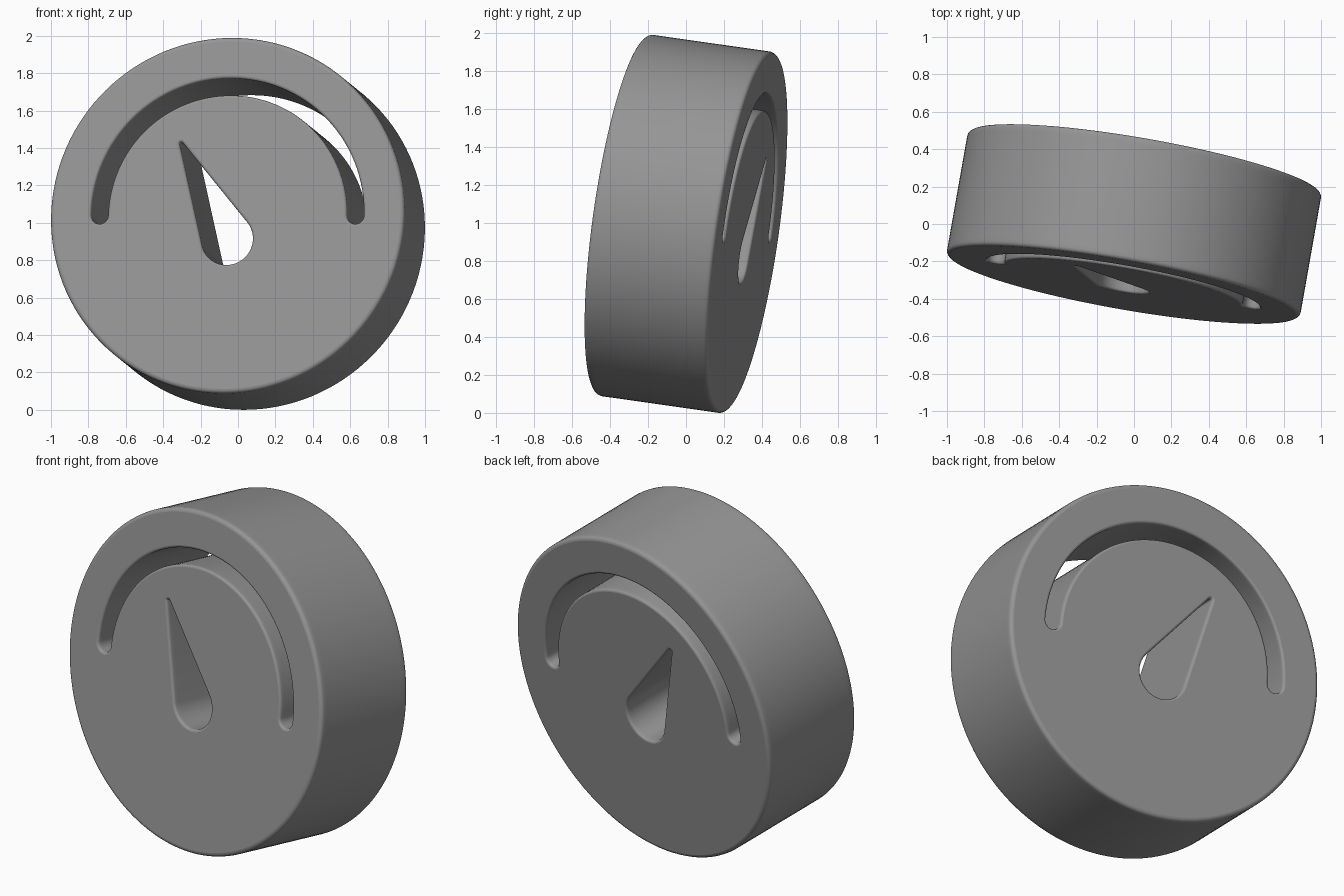
import bpy, bmesh
from math import pi, sin, cos, acos, atan2, hypot, radians
from mathutils import Euler

if "Cube" in bpy.data.objects:
    bpy.data.objects.remove(bpy.data.objects["Cube"])

R, T = 0.960, 0.668                      # disc radius and thickness
SLOT_R, SLOT_W = 0.694, 0.046            # arc slot radius and half width
BULB, BULB_R = (0.0, -0.127), 0.140      # needle pivot end
TIP, TIP_R = (-0.260, 0.385), 0.010      # needle tip


def arc(c, r, a0, a1, n, closed=True):
    m = n if closed else n + 1
    return [(c[0] + r * cos(a0 + (a1 - a0) * i / n),
             c[1] + r * sin(a0 + (a1 - a0) * i / n)) for i in range(m)]


# Outlines: e is how far the bevel eats into the solid
def rim(e):
    return arc((0, 0), R - e, 0, 2 * pi, 128)


def slot(e):
    w = SLOT_W + e
    return (arc((0, 0), SLOT_R + w, 0, pi, 64)
            + arc((-SLOT_R, 0), w, pi, 2 * pi, 12)
            + arc((0, 0), SLOT_R - w, pi, 0, 64)
            + arc((SLOT_R, 0), w, pi, 2 * pi, 12))


def needle(e):
    dx, dy = TIP[0] - BULB[0], TIP[1] - BULB[1]
    th, ph = atan2(dy, dx), acos((BULB_R - TIP_R) / hypot(dx, dy))
    return (arc(BULB, BULB_R + e, th + ph, th + 2 * pi - ph, 40, False)
            + arc(TIP, TIP_R + e, th - ph, th + ph, 10, False))


def profile(b, n=4):
    """(inset, depth) pairs from front to back with rounded edges."""
    h = T / 2
    half = [(b * (1 - sin(k * pi / 2 / n)), -h + b * (1 - cos(k * pi / 2 / n)))
            for k in range(n + 1)]
    half.append((0, -h + b + 0.02))
    return half + [(e, -y) for e, y in reversed(half)]


bm = bmesh.new()
front, back = [], []

# Walls of the disc and of both cut-outs
for outline, b in ((rim, 0.022), (slot, 0.014), (needle, 0.014)):
    rings = [[bm.verts.new((p, y, q)) for p, q in outline(e)]
             for e, y in profile(b)]
    n = len(rings[0])
    for r0, r1 in zip(rings, rings[1:]):
        for i in range(n):
            j = (i + 1) % n
            bm.faces.new((r0[i], r0[j], r1[j], r1[i])).smooth = True
    for ring, store in ((rings[0], front), (rings[-1], back)):
        store += [bm.edges.get((ring[i], ring[(i + 1) % n])) for i in range(n)]

# Flat front and back faces with the cut-outs left open
for edges, ny in ((front, -1), (back, 1)):
    bmesh.ops.triangle_fill(bm, edges=edges, use_beauty=True, normal=(0, ny, 0))
bmesh.ops.recalc_face_normals(bm, faces=bm.faces[:])

# Tilt back and turn, then stand it on the floor
rot = Euler((radians(-8), 0, radians(-10)), 'XYZ').to_matrix()
bmesh.ops.rotate(bm, verts=bm.verts[:], cent=(0, 0, 0), matrix=rot)
low = min(v.co.z for v in bm.verts)
bmesh.ops.translate(bm, verts=bm.verts[:], vec=(0, 0, -low))

mesh = bpy.data.meshes.new("gauge_disc")
bm.to_mesh(mesh)
bm.free()

# Dark grey body
grey = bpy.data.materials.new("dark_grey")
grey.diffuse_color = (0.3, 0.3, 0.3, 1)
grey.use_nodes = True
grey.node_tree.nodes["Principled BSDF"].inputs["Base Color"].default_value = grey.diffuse_color
mesh.materials.append(grey)
bpy.context.collection.objects.link(bpy.data.objects.new("gauge_disc", mesh))
